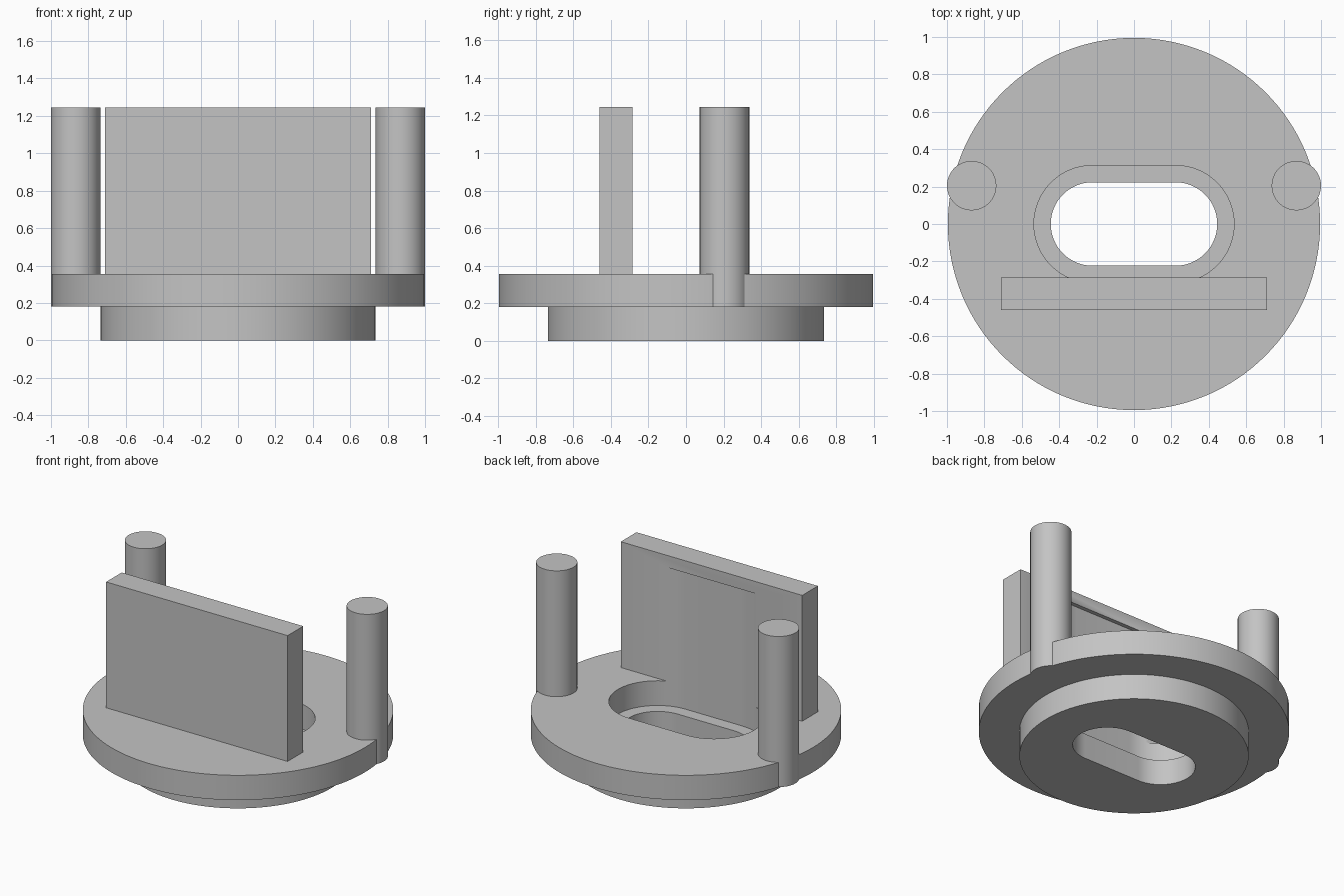
import bpy, bmesh, math

cube = bpy.data.objects.get("Cube")
if cube:
    bpy.data.objects.remove(cube, do_unlink=True)

grey = bpy.data.materials.new("plain grey")
grey.use_nodes = True
colour = (0.55, 0.55, 0.55, 1)
grey.diffuse_color = colour
grey.node_tree.nodes["Principled BSDF"].inputs["Base Color"].default_value = colour


def prism(name, outline, z0, z1):
    """Upright solid with the given outline."""
    bm = bmesh.new()
    base = bm.faces.new([bm.verts.new((x, y, z0)) for x, y in outline])
    top = bmesh.ops.extrude_face_region(bm, geom=[base])["geom"]
    bmesh.ops.translate(bm, vec=(0, 0, z1 - z0),
                        verts=[v for v in top if isinstance(v, bmesh.types.BMVert)])
    bmesh.ops.recalc_face_normals(bm, faces=bm.faces)
    mesh = bpy.data.meshes.new(name)
    bm.to_mesh(mesh)
    bm.free()
    mesh.materials.append(grey)
    obj = bpy.data.objects.new(name, mesh)
    bpy.context.collection.objects.link(obj)
    return obj


def circle(r, cx=0, cy=0, n=96):
    return [(cx + r * math.cos(math.tau * i / n), cy + r * math.sin(math.tau * i / n))
            for i in range(n)]


def slot(r, half, n=32):
    """Round-ended slot outline along x."""
    points = []
    for side, start in ((1, -math.pi / 2), (-1, math.pi / 2)):
        for i in range(n + 1):
            a = start + math.pi * i / n
            points.append((side * half + r * math.cos(a), r * math.sin(a)))
    return points


def boolean(obj, other, operation):
    mod = obj.modifiers.new(operation.title(), 'BOOLEAN')
    mod.operation, mod.solver, mod.object = operation, 'EXACT', other


FLOOR, DECK, TOP = 0.18, 0.355, 1.245

# Stepped round base
hub = prism("hub", circle(0.735), 0, FLOOR)
flange = prism("flange", circle(0.995, n=128), FLOOR, DECK)

# Upright wall
wall = prism("wall", [(-0.71, -0.46), (0.71, -0.46), (0.71, -0.285), (-0.71, -0.285)],
             DECK, TOP)

# Posts on both sides, sunk to the underside of the flange
posts = [prism(f"{side}_post", circle(0.132, s * 0.868, 0.205, 64), FLOOR, TOP)
         for side, s in (("left", 1), ("right", -1))]

# Slot through the hub, wider recess through the flange and into the wall
slot_cutter = prism("slot_cutter", slot(0.223, 0.222), -0.1, 0.3)
recess_cutter = prism("recess_cutter", slot(0.313, 0.222), 0.1, 1.16)
boolean(hub, slot_cutter, 'DIFFERENCE')
for part in (flange, wall):
    boolean(part, recess_cutter, 'DIFFERENCE')

# Apply the cuts, remove the cutters, and smooth the round sides
for part in (hub, flange, wall, *posts):
    bpy.ops.object.select_all(action='DESELECT')
    part.select_set(True)
    bpy.context.view_layer.objects.active = part
    for mod in list(part.modifiers):
        bpy.ops.object.modifier_apply(modifier=mod.name)
    bpy.ops.object.shade_smooth_by_angle(angle=math.radians(30))
for cutter in (slot_cutter, recess_cutter):
    bpy.data.objects.remove(cutter, do_unlink=True)
